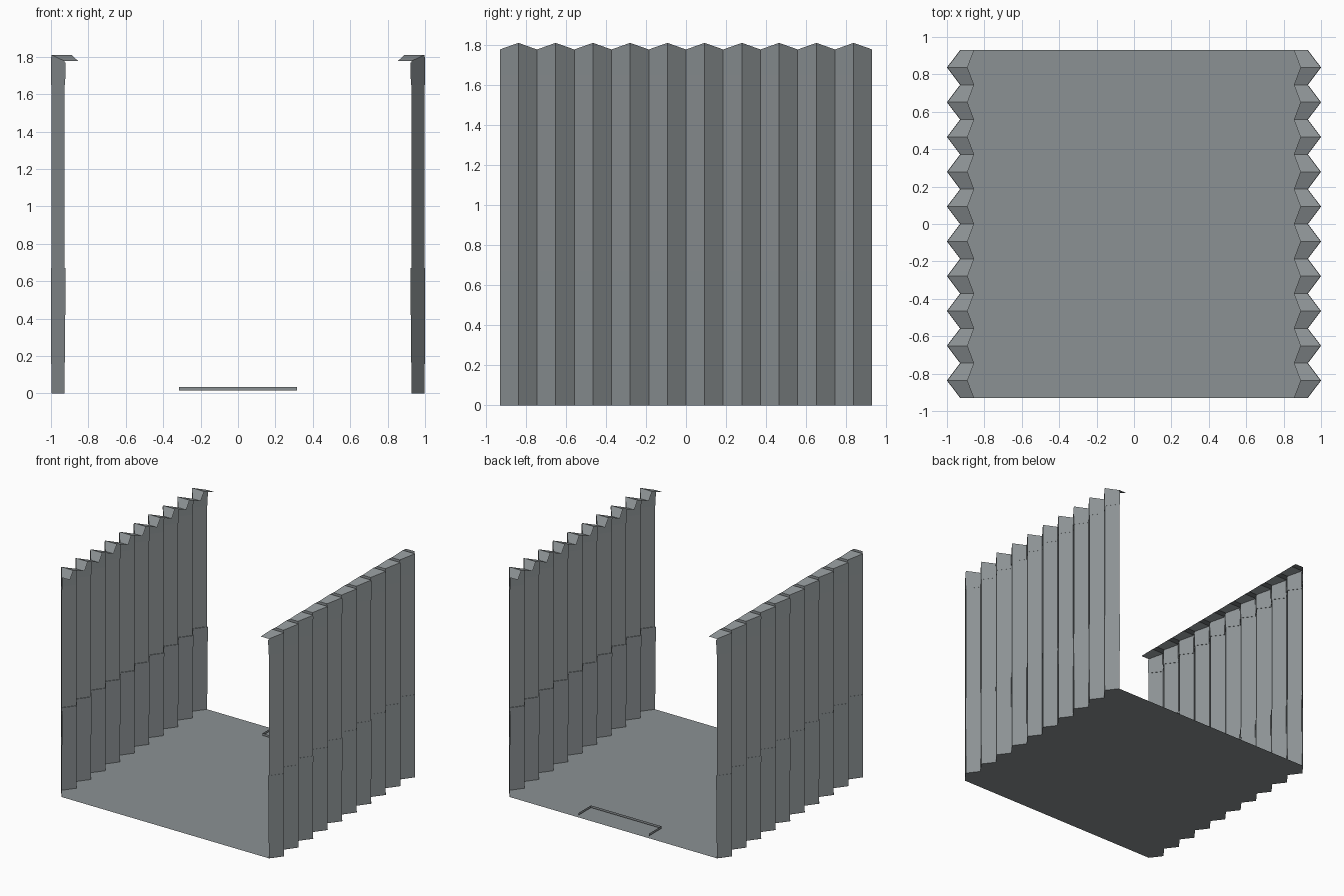
import bpy

if "Cube" in bpy.data.objects:
    bpy.data.objects.remove(bpy.data.objects["Cube"])

TEETH = 10
HALF_Y = 0.93
STEP = HALF_Y / TEETH
N = 2 * TEETH + 1

steel = bpy.data.materials.new("dark_steel")
steel.diffuse_color = (0.26, 0.285, 0.295, 1)
steel.use_nodes = True
steel.node_tree.nodes["Principled BSDF"].inputs["Base Color"].default_value = steel.diffuse_color


def make_mesh(name, verts, faces):
    mesh = bpy.data.meshes.new(name)
    mesh.from_pydata(verts, [], faces)
    mesh.update()
    mesh.materials.append(steel)
    obj = bpy.data.objects.new(name, mesh)
    bpy.context.collection.objects.link(obj)
    return obj


def zigzag_sheet(name, side, rows):
    """Pleated strip; each row gives (x, z) at a valley and at a peak."""
    verts, faces = [], []
    for valley, peak in rows:
        for i in range(N):
            x, z = peak if i % 2 else valley
            verts.append((side * x, -HALF_Y + i * STEP, z))
    for r in range(len(rows) - 1):
        for i in range(N - 1):
            a = r * N + i
            f = (a, a + 1, a + N + 1, a + N)
            faces.append(f if side > 0 else f[::-1])
    return make_mesh(name, verts, faces)


for side, label in ((-1, "left"), (1, "right")):
    # pleated wall
    zigzag_sheet(label + "_wall", side, [
        ((0.928, 0), (0.998, 0)),
        ((0.928, 1.777), (0.998, 1.81))])
    # thin bands on the inside and outside of the wall
    for face, off in (("inner", -0.007), ("outer", 0.002)):
        zigzag_sheet(f"{label}_{face}_lower_band", side, [
            ((0.928, 0), (0.998, 0)),
            ((0.928 + off, 0.67), (0.998 + off, 0.67)),
            ((0.928, 0.67), (0.998, 0.67))])
        zigzag_sheet(f"{label}_{face}_upper_band", side, [
            ((0.928, 1.65), (0.998, 1.65)),
            ((0.928 + off / 2, 1.65), (0.998 + off / 2, 1.65)),
            ((0.928 + off, 1.767), (0.998 + off, 1.80))])
    # folded top rim pointing inward
    zigzag_sheet(label + "_top_rim", side, [
        ((0.928, 1.777), (0.998, 1.81)),
        ((0.855, 1.777), (0.89, 1.81))])

# floor following the pleats
floor_verts, floor_faces = [], []
for i in range(N):
    x = 1.0 if i % 2 else 0.93
    y = -HALF_Y + i * STEP
    floor_verts += [(-x, y, 0), (x, y, 0)]
    if i:
        a = 2 * i
        floor_faces.append((a - 2, a - 1, a + 1, a))
make_mesh("floor", floor_verts, floor_faces)

# low U-shaped upright strip at the rear edge
path = [(-0.315, 0.925), (-0.315, 0.765), (0.315, 0.765), (0.315, 0.925)]
strip = [(x, y, z) for z in (0.015, 0.033) for x, y in path]
make_mesh("rear_guide_strip", strip, [(i, i + 1, i + 5, i + 4) for i in range(3)])
